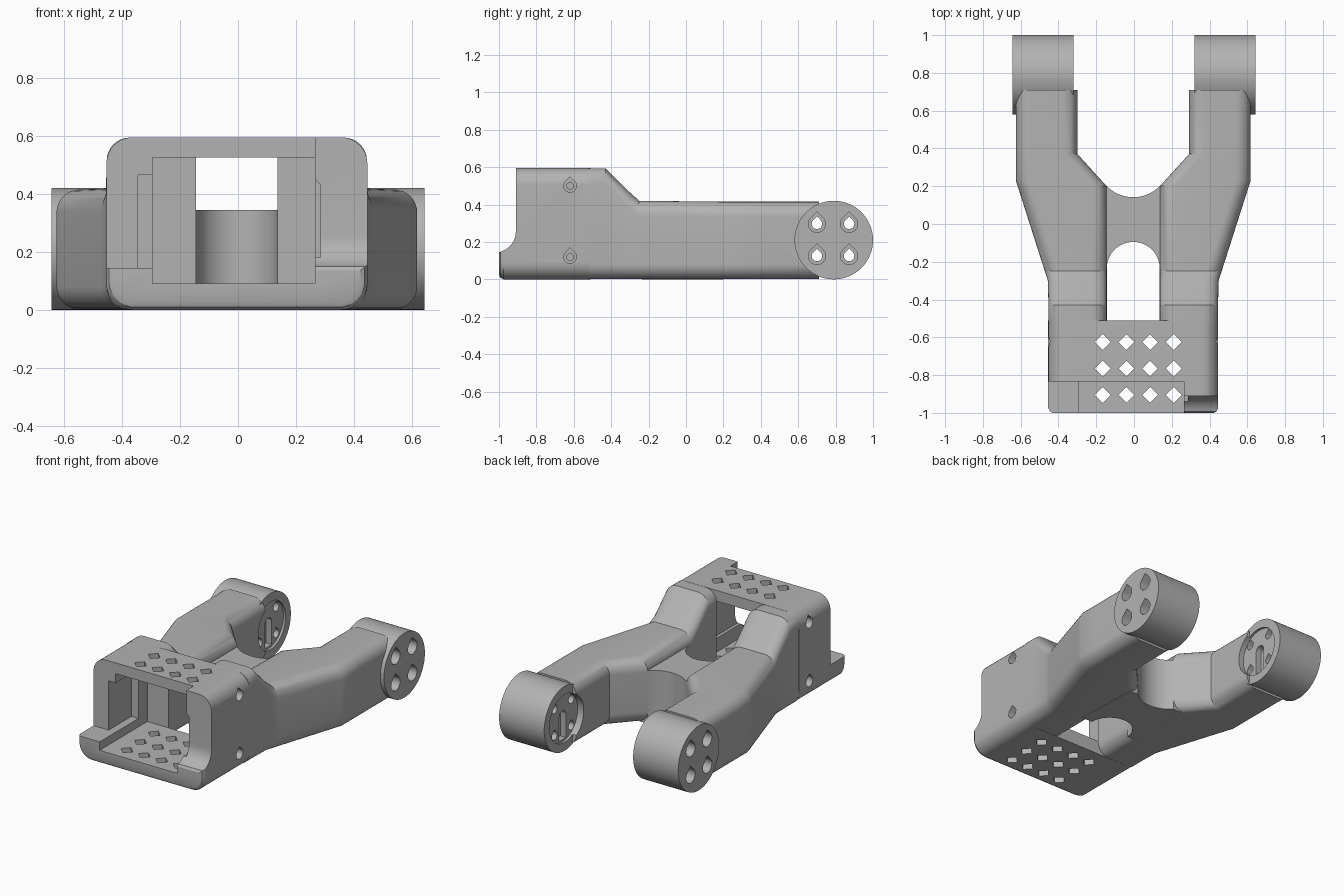
import bpy, bmesh, math
from mathutils import Vector

if "Cube" in bpy.data.objects:
    bpy.data.objects.remove(bpy.data.objects["Cube"], do_unlink=True)

SHIFT = -0.004   # the frame sits slightly off the centre line


def loft(name, rings):
    """Solid skinned through closed rings of equal length."""
    bm = bmesh.new()
    rows = [[bm.verts.new(p) for p in ring] for ring in rings]
    n = len(rows[0])
    for a, b in zip(rows, rows[1:]):
        for i in range(n):
            j = (i + 1) % n
            bm.faces.new((a[i], a[j], b[j], b[i]))
    bm.faces.new(rows[0])
    bm.faces.new(rows[-1])
    bmesh.ops.recalc_face_normals(bm, faces=bm.faces)
    mesh = bpy.data.meshes.new(name)
    bm.to_mesh(mesh)
    bm.free()
    obj = bpy.data.objects.new(name, mesh)
    bpy.context.collection.objects.link(obj)
    return obj


def prism(name, profile, axis, start, end):
    place = {"x": lambda u, v, t: (t, u, v),
             "y": lambda u, v, t: (u, t, v),
             "z": lambda u, v, t: (u, v, t)}[axis]
    return loft(name, [[place(u, v, t) for u, v in profile] for t in (start, end)])


def box(name, x0, x1, y0, y1, z0, z1):
    return prism(name, [(x0, y0), (x1, y0), (x1, y1), (x0, y1)], "z", z0, z1)


def arc(cx, cy, r, a0, a1, steps):
    angles = [math.radians(a0 + (a1 - a0) * i / steps) for i in range(steps + 1)]
    return [(cx + r * math.cos(a), cy + r * math.sin(a)) for a in angles]


def circle(cx, cy, r, steps=64):
    return arc(cx, cy, r, 0, 360, steps)[:-1]


def teardrop(cx, cy, r):
    return arc(cx, cy, r, 135, 405, 18) + [(cx, cy + r * math.sqrt(2))]


def rounded_ring(y, x0, x1, z0, z1, r):
    """Rounded rectangle standing across the y axis."""
    x0, x1 = min(x0, x1), max(x0, x1)
    corners = [(x1 - r, z1 - r, 0), (x0 + r, z1 - r, 90),
               (x0 + r, z0 + r, 180), (x1 - r, z0 + r, 270)]
    return [Vector((u, y, v)) for cx, cz, a in corners
            for u, v in arc(cx, cz, r, a, a + 90, 8)]


def combine(target, tool, operation):
    mod = target.modifiers.new(operation, "BOOLEAN")
    mod.operation = operation
    mod.solver = "EXACT"
    mod.object = tool
    bpy.context.view_layer.objects.active = target
    bpy.ops.object.modifier_apply(modifier=mod.name)
    bpy.data.objects.remove(tool, do_unlink=True)


# Housing block with a softened front edge
frame = loft("gripper_frame", [
    rounded_ring(y, -0.45 + SHIFT + d, 0.45 + SHIFT - d, d, 0.595 - d, 0.09)
    for y, d in ((-1, 0.025), (-0.992, 0.009), (-0.975, 0), (-0.51, 0))])

# Forked legs: y, inner x, outer x, top z
leg_sections = [(-0.52, 0.14, 0.449, 0.594), (-0.43, 0.14, 0.449, 0.594),
                (-0.30, 0.14, 0.452, 0.465), (-0.25, 0.14, 0.468, 0.42),
                (0.20, 0.14, 0.612, 0.415), (0.23, 0.168, 0.622, 0.415),
                (0.37, 0.295, 0.622, 0.415), (0.71, 0.295, 0.622, 0.415)]
parts = []
for side in (-1, 1):
    parts.append(loft("leg", [
        rounded_ring(y, side * a + SHIFT, side * b + SHIFT, 0.001, top, 0.08)
        for y, a, b, top in leg_sections]))
    parts.append(prism("pivot_boss", circle(0.79, 0.21, 0.21), "x",
                       side * 0.32, side * 0.644))

# Low bridge between the legs, with a round slot end and a curved rear edge
bridge = ([(0.22, -0.235)] + arc(0, -0.235, 0.14, 0, 180, 32)
          + [(-0.22, -0.235), (-0.2, 0.2)]
          + arc(0, 0.34, 0.198, 225, 315, 20) + [(0.2, 0.2)])
parts.append(prism("bridge", [(x + SHIFT, y) for x, y in bridge], "z", 0, 0.345))
for part in parts:
    combine(frame, part, "UNION")

# Housing cavity, open front and wall pockets
cutters = [
    box("cavity", -0.295, 0.265, -1.1, -0.51, 0.09, 0.525),
    box("front_opening", -0.7, 0.265, -1.1, -0.835, 0.145, 0.8),
    box("left_pocket", -0.345, 0, -1.1, -0.6, 0.145, 0.465),
    prism("right_pocket", [(0, 0.18), (0.265, 0.18), (0.285, 0.18), (0.285, 0.43),
                           (0.265, 0.45), (0, 0.45)], "y", -1.1, -0.6),
    prism("side_scoop", [(-1.1, 0.135), (-1, 0.135)]
          + arc(-1.02, 0.255, 0.11, -75, 0, 10)
          + [(-0.91, 0.8), (-1.1, 0.8)], "x", 0.265, 0.7)]

# Diamond vents through both plates
for row in range(3):
    for col in range(4):
        cutters.append(prism("vent", circle(-0.165 + 0.125 * col, -0.905 + 0.14 * row,
                                            0.042, 4), "z", -0.1, 0.8))

for side in (-1, 1):
    # Side screw holes with counterbores
    for z in (0.12, 0.5):
        cutters.append(prism("screw_head", teardrop(-0.62, z, 0.034), "x",
                             side * 0.4, side * 0.6))
        cutters.append(prism("screw_shaft", circle(-0.62, z, 0.018, 24), "x",
                             side * 0.36, side * 0.6))
    # Round horn seat and its keyed slot on the inner face
    cutters.append(prism("horn_seat", circle(0.79, 0.21, 0.155), "x",
                         side * 0.2, side * 0.335))
    cutters.append(prism("horn_slot", arc(0.79, 0.22, 0.035, 0, 180, 16)
                         + [(0.755, 0.07), (0.825, 0.07)], "x",
                         side * 0.2, side * 0.375))
    # Pivot bolt holes
    for y in (0.70, 0.872):
        for z in (0.125, 0.297):
            cutters.append(prism("bolt_head", teardrop(y, z, 0.046), "x",
                                 side * 0.58, side * 0.7))
            cutters.append(prism("bolt_shaft", teardrop(y, z, 0.028), "x",
                                 side * 0.2, side * 0.7))
for cutter in cutters:
    combine(frame, cutter, "DIFFERENCE")

# Plain grey plastic
grey = bpy.data.materials.new("plain_grey")
grey.use_nodes = True
colour = (0.45, 0.45, 0.45, 1)
grey.diffuse_color = colour
grey.node_tree.nodes["Principled BSDF"].inputs["Base Color"].default_value = colour
frame.data.materials.clear()
frame.data.materials.append(grey)

bpy.ops.object.select_all(action="DESELECT")
frame.select_set(True)
bpy.context.view_layer.objects.active = frame
bpy.ops.object.shade_smooth_by_angle(angle=math.radians(25))
